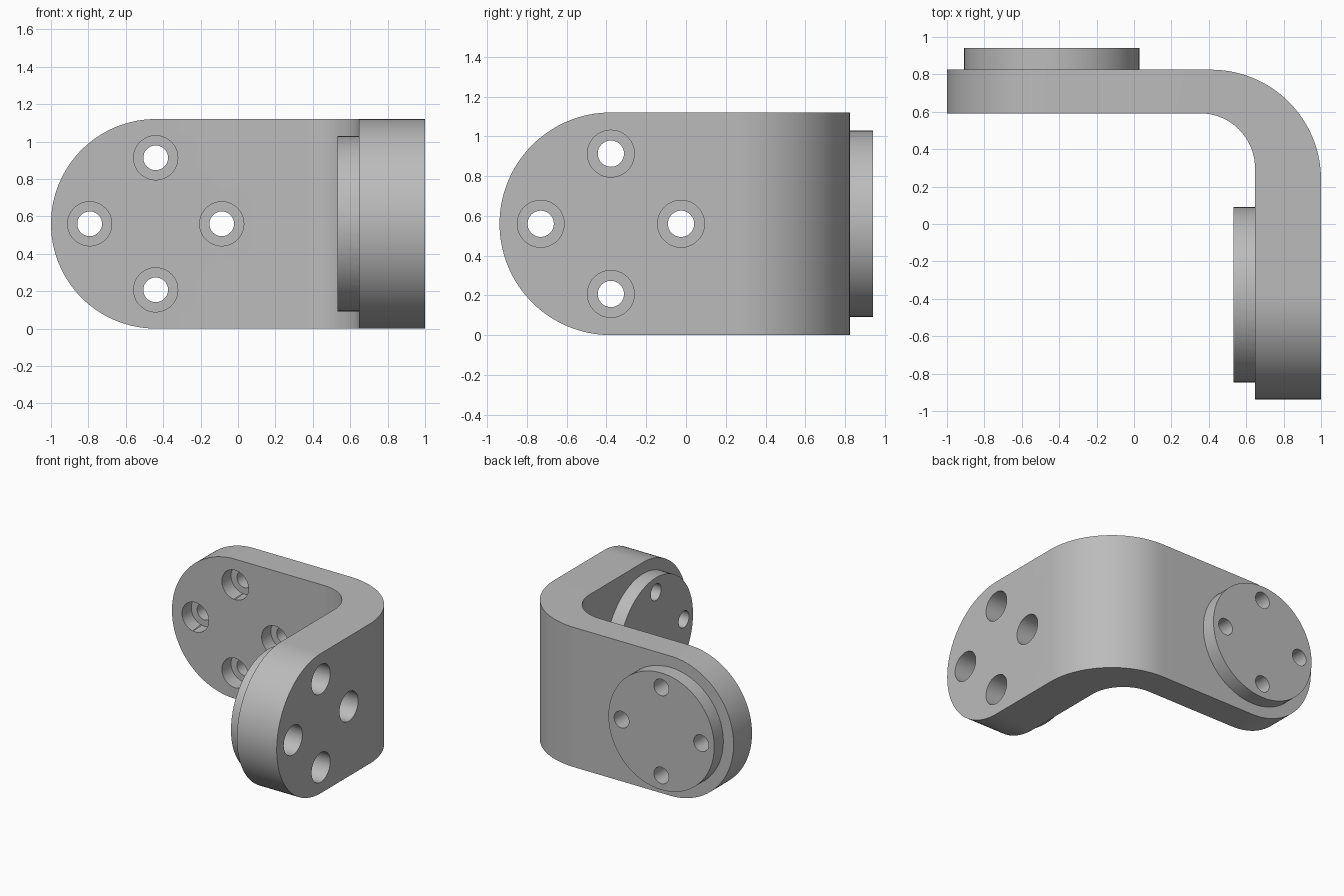
import bpy, bmesh, math
from mathutils import Matrix, Vector

default = bpy.data.objects.get("Cube")
if default:
    bpy.data.objects.remove(default, do_unlink=True)

grey = bpy.data.materials.new("plain grey")
grey.diffuse_color = (0.5, 0.5, 0.5, 1)
grey.use_nodes = True
grey.node_tree.nodes["Principled BSDF"].inputs["Base Color"].default_value = (0.5, 0.5, 0.5, 1)

R = 0.56                      # half height and radius of the rounded ends
LEFT, FRONT = -1.0, -0.938    # tips of the two arms
BACK_IN, BACK_OUT = 0.592, 0.825
SIDE_IN, SIDE_OUT = 0.647, 1.0
R_IN, R_OUT = 0.294, 0.588    # bend radii
BOSS_R, BOSS_H = 0.469, 0.116
HOLE_PITCH, HOLE_R, BORE_R = 0.353, 0.066, 0.118
STEPS, SIDES = 32, 64


def make_object(name, bm):
    bmesh.ops.recalc_face_normals(bm, faces=bm.faces)
    mesh = bpy.data.meshes.new(name)
    bm.to_mesh(mesh)
    bm.free()
    mesh.materials.append(grey)
    obj = bpy.data.objects.new(name, mesh)
    bpy.context.collection.objects.link(obj)
    return obj


def lathe(bm, frame, rings):
    """Closed turned solid from (radius, depth) rings along the frame's z."""
    loops = []
    for radius, depth in rings:
        angles = [math.tau * i / SIDES for i in range(SIDES)]
        loops.append([bm.verts.new(frame @ Vector((radius * math.cos(a), radius * math.sin(a), depth)))
                      for a in angles])
    for low, high in zip(loops, loops[1:]):
        for i in range(SIDES):
            j = (i + 1) % SIDES
            bm.faces.new((low[i], low[j], high[j], high[i]))
    bm.faces.new(loops[0][::-1])
    bm.faces.new(loops[-1])


def boolean(target, tool, operation):
    mod = target.modifiers.new(operation.lower(), "BOOLEAN")
    mod.operation, mod.solver, mod.object = operation, "EXACT", tool
    bpy.context.view_layer.objects.active = target
    bpy.ops.object.modifier_apply(modifier=mod.name)
    bpy.data.objects.remove(tool, do_unlink=True)


# Bent arm: sections (inner point, outer point, half height) from tip to tip
quarter = [math.pi / 2 * i / STEPS for i in range(STEPS + 1)]
sections = []
for a in quarter:
    x = LEFT + R * (1 - math.cos(a))
    sections.append(((x, BACK_IN), (x, BACK_OUT), R * math.sin(a)))
for a in quarter:
    s, c = math.sin(a), math.cos(a)
    sections.append(((SIDE_IN - R_IN * (1 - s), BACK_IN - R_IN * (1 - c)),
                     (SIDE_OUT - R_OUT * (1 - s), BACK_OUT - R_OUT * (1 - c)), R))
for a in reversed(quarter):
    y = FRONT + R * (1 - math.cos(a))
    sections.append(((SIDE_IN, y), (SIDE_OUT, y), R * math.sin(a)))

bm = bmesh.new()
rows = []
for inner, outer, h in sections:
    rows.append([bm.verts.new((*p, R + dz)) for p, dz in
                 ((inner, -h), (outer, -h), (outer, h), (inner, h))])
for a, b in zip(rows, rows[1:]):
    for i in range(4):
        j = (i + 1) % 4
        bm.faces.new((a[i], a[j], b[j], b[i]))
bmesh.ops.remove_doubles(bm, verts=bm.verts, dist=0.0001)
bracket = make_object("angle_bracket", bm)

# Each flange: frame on the bored face, plate thickness, counterbore depth
back_frame = Matrix.Translation((LEFT + R, BACK_IN, R)) @ Matrix.Rotation(-math.pi / 2, 4, "X")
side_frame = Matrix.Translation((SIDE_OUT, FRONT + R, R)) @ Matrix.Rotation(-math.pi / 2, 4, "Y")
flanges = [("back", back_frame, BACK_OUT - BACK_IN, 0.117),
           ("side", side_frame, SIDE_OUT - SIDE_IN, 0.235)]

for name, frame, thick, bore in flanges:
    # Round boss
    bm = bmesh.new()
    lathe(bm, frame, [(BOSS_R, thick - 0.05), (BOSS_R, thick + BOSS_H)])
    boolean(bracket, make_object(name + "_boss", bm), "UNION")
    # Four counterbored holes
    bm = bmesh.new()
    for k in range(4):
        spin = Matrix.Rotation(k * math.pi / 2, 4, "Z")
        place = frame @ spin @ Matrix.Translation((HOLE_PITCH, 0, 0))
        lathe(bm, place, [(BORE_R, -0.1), (BORE_R, bore), (HOLE_R, bore), (HOLE_R, thick + BOSS_H + 0.1)])
    boolean(bracket, make_object(name + "_hole_cutter", bm), "DIFFERENCE")

# Smooth curved walls, sharp rims
bpy.ops.object.select_all(action="DESELECT")
bracket.select_set(True)
bpy.context.view_layer.objects.active = bracket
bpy.ops.object.shade_smooth_by_angle(angle=math.radians(30))
